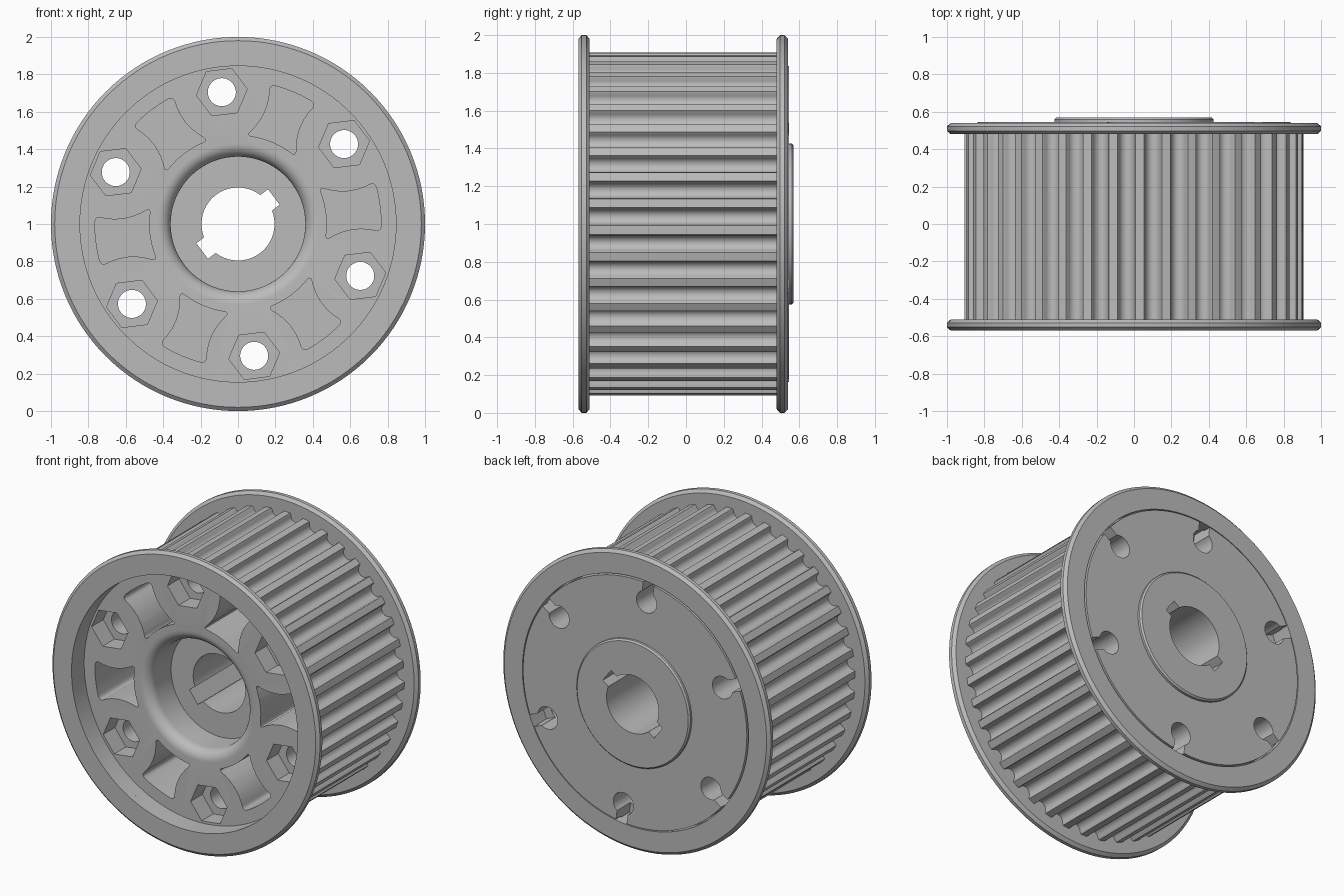
import bpy, bmesh
from math import sin, cos, pi, radians, asin, hypot

cube = bpy.data.objects.get("Cube")
if cube:
    bpy.data.objects.remove(cube, do_unlink=True)

steel = bpy.data.materials.new("machined_grey")
steel.use_nodes = True
GREY = (0.5, 0.5, 0.5, 1)
steel.diffuse_color = GREY
steel.node_tree.nodes["Principled BSDF"].inputs["Base Color"].default_value = GREY

TILT = radians(7)      # angular phase shared by bolts, pockets and teeth
BOLT_R = 0.71          # bolt circle radius
SIXTH = pi / 3


def finish(bm, name):
    bmesh.ops.recalc_face_normals(bm, faces=bm.faces[:])
    mesh = bpy.data.meshes.new(name)
    bm.to_mesh(mesh)
    bm.free()
    mesh.materials.append(steel)
    ob = bpy.data.objects.new(name, mesh)
    ob.location.z = 1
    bpy.context.collection.objects.link(ob)
    return ob


def revolve(name, profile, angles):
    """Sweep a closed (radius, y) profile, which may vary with angle, about y."""
    bm = bmesh.new()
    rings = [[bm.verts.new((r * cos(a), y, r * sin(a))) for r, y in profile(i)]
             for i, a in enumerate(angles)]
    for i, ring in enumerate(rings):
        nxt = rings[(i + 1) % len(rings)]
        for j in range(len(ring)):
            k = (j + 1) % len(ring)
            bm.faces.new((ring[j], ring[k], nxt[k], nxt[j]))
    return finish(bm, name)


def prisms(name, outline, angles, y0, y1):
    """Extrude an outline in (radial, tangential) coordinates, once per angle."""
    bm = bmesh.new()
    for a in angles:
        pts = [(u * cos(a) - v * sin(a), u * sin(a) + v * cos(a)) for u, v in outline]
        front = [bm.verts.new((x, y0, z)) for x, z in pts]
        back = [bm.verts.new((x, y1, z)) for x, z in pts]
        bm.faces.new(front)
        bm.faces.new(back[::-1])
        for j in range(len(pts)):
            k = (j + 1) % len(pts)
            bm.faces.new((front[j], back[j], back[k], front[k]))
    return finish(bm, name)


def arc(cx, cy, r, a0, a1, n):
    return [(cx + r * cos(a0 + (a1 - a0) * i / n), cy + r * sin(a0 + (a1 - a0) * i / n))
            for i in range(n + 1)]


def rounded(points, corners, size):
    """Replace the listed corners of an outline with small quadratic curves."""
    out = []
    for i, p in enumerate(points):
        if i not in corners:
            out.append(p)
            continue
        ends = []
        for q in (points[i - 1], points[(i + 1) % len(points)]):
            f = size / hypot(q[0] - p[0], q[1] - p[1])
            ends.append((p[0] + (q[0] - p[0]) * f, p[1] + (q[1] - p[1]) * f))
        for s in range(7):
            t = s / 6
            out.append(tuple((1 - t) ** 2 * ends[0][c] + 2 * t * (1 - t) * p[c]
                             + t * t * ends[1][c] for c in (0, 1)))
    return out


def circle_angles(n):
    return [2 * pi * i / n for i in range(n)]


# Toothed ring: 40 narrow lands separated by round-bottomed grooves
TEETH, TOP, GROOVE = 40, 0.907, 0.042
pitch = 2 * pi / TEETH
tooth = [(-0.025, TOP), (0, TOP), (0.025, TOP)]
for i in range(11):
    t = pi * i / 10
    tooth.append((pitch / 2 - GROOVE * cos(t) / 0.9, 0.895 - GROOVE * sin(t)))
tooth_angles = [TILT + k * pitch + da for k in range(TEETH) for da, r in tooth]


def tooth_profile(i):
    r = tooth[i % len(tooth)][1]
    return [(r, -0.52), (r, 0.49), (0.845, 0.49), (0.845, -0.52)]


toothed_ring = revolve("toothed_ring", tooth_profile, tooth_angles)


# Chamfered flanges at both ends
def flange(name, y0, y1):
    c = 0.018
    section = [(0.845, y0), (0.98, y0), (1, y0 + c), (1, y1 - c), (0.98, y1), (0.845, y1)]
    return revolve(name, lambda i: section, circle_angles(128))


front_flange = flange("front_flange", -0.57, -0.51)
back_flange = flange("back_flange", 0.48, 0.54)

# Web and hub: rounded front counterbore, raised back plate and boss
web_section = [(0.195, -0.2), (0.36, -0.2)]
web_section += arc(0.43, -0.365, 0.07, pi, 1.5 * pi, 8)
web_section += [(0.848, -0.435), (0.848, 0.485), (0.836, 0.485), (0.836, 0.545),
                (0.425, 0.545), (0.425, 0.56), (0.415, 0.57), (0.195, 0.57)]
web = revolve("web_and_hub", lambda i: web_section, circle_angles(128))

# Pocket outline: inner and outer arcs joined by sides that bow inwards
R_IN, R_OUT, V_IN, V_OUT, BOW, N = 0.475, 0.765, 0.145, 0.135, 0.038, 6
a_in, a_out = asin(V_IN / R_IN), asin(V_OUT / R_OUT)
u_in, u_out = R_IN * cos(a_in), R_OUT * cos(a_out)
side = []
for i in range(N + 1):
    t = i / N
    side.append((u_out + (u_in - u_out) * t,
                 V_OUT + (V_IN - V_OUT) * t - 4 * BOW * t * (1 - t)))
outline = arc(0, 0, R_OUT, -a_out, a_out, N)[:-1] + side
outline += arc(0, 0, R_IN, a_in, -a_in, N)[1:-1]
outline += [(u, -v) for u, v in side[::-1]][:-1]
pocket = rounded(outline, {0, N, 2 * N, 3 * N}, 0.036)

# Cutters for pockets, nut seats, bolt holes, relief slots and keyways
bolts = [TILT + SIXTH / 2 + k * SIXTH for k in range(6)]
spokes = [TILT + k * SIXTH for k in range(6)]
hexagon = arc(BOLT_R, 0, 0.137, SIXTH / 2, SIXTH / 2 + 2 * pi, 6)[:-1]
hole = arc(BOLT_R, 0, 0.075, 0, 2 * pi, 32)[:-1]
slot = [(BOLT_R, -0.04), (0.9, -0.04), (0.9, 0.04), (BOLT_R, 0.04)]
key = [(-0.24, -0.052), (0.24, -0.052), (0.24, 0.052), (-0.24, 0.052)]
cutters = [
    prisms("pocket_cutter", pocket, spokes, -0.6, 0.35),
    prisms("nut_seat_cutter", hexagon, bolts, -0.6, -0.31),
    prisms("bolt_hole_cutter", hole, bolts, -0.7, 0.7),
    prisms("relief_slot_cutter", slot, bolts, 0.4, 0.8),
    prisms("keyway_cutter", key, [TILT + SIXTH / 2], -0.5, 0.9),
]
bpy.context.view_layer.objects.active = web
for cutter in cutters:
    cutter.hide_render = True
    mod = web.modifiers.new("cut", 'BOOLEAN')
    mod.operation = 'DIFFERENCE'
    mod.solver = 'EXACT'
    mod.object = cutter
    bpy.ops.object.modifier_apply(modifier=mod.name)
    bpy.data.objects.remove(cutter, do_unlink=True)

# Smooth shading with crisp machined edges
for ob in bpy.context.view_layer.objects:
    ob.select_set(False)
for ob in (toothed_ring, front_flange, back_flange, web):
    ob.select_set(True)
bpy.context.view_layer.objects.active = web
bpy.ops.object.shade_smooth_by_angle(angle=radians(30))
